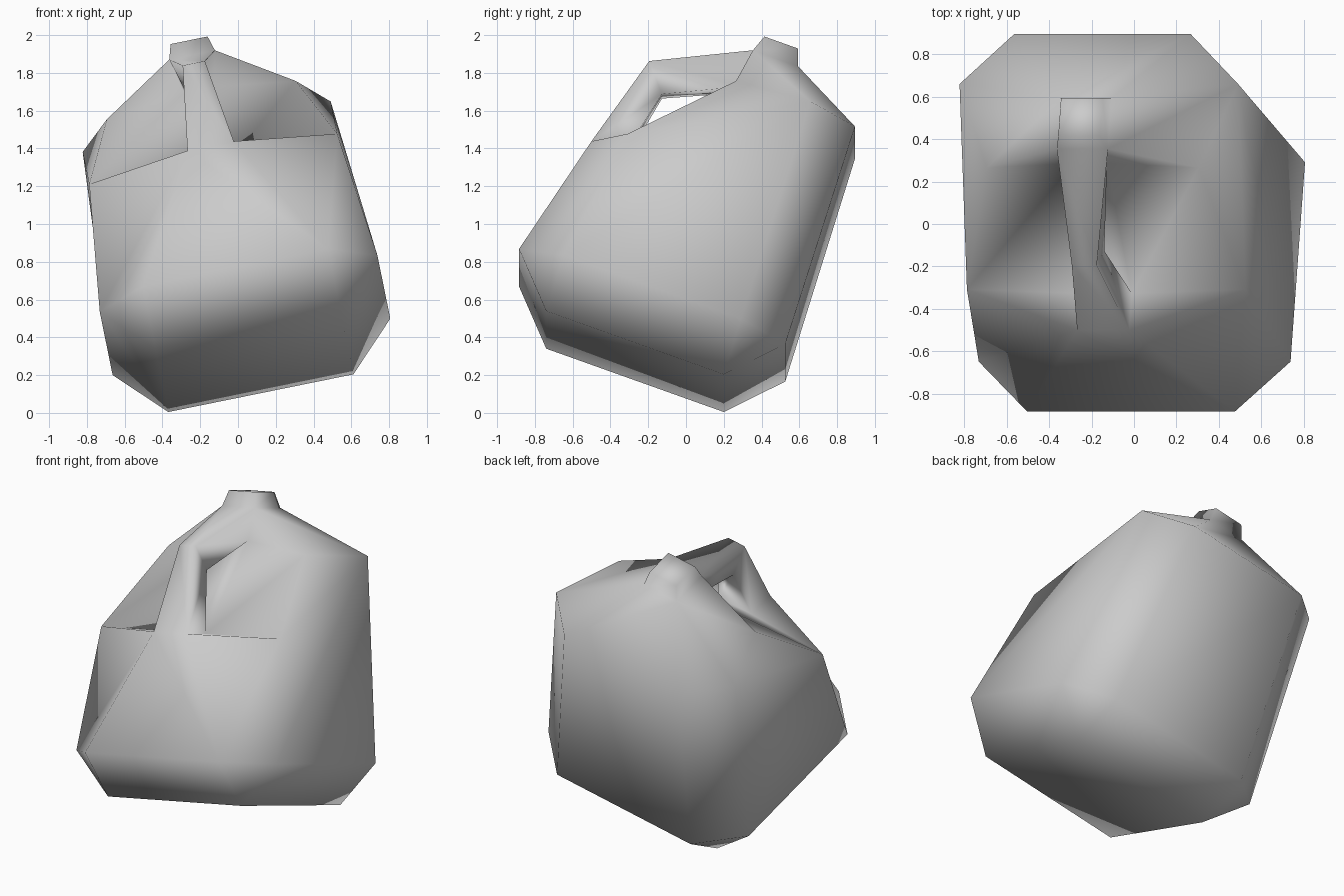
import bpy, bmesh
from math import radians
from mathutils import Matrix

cube = bpy.data.objects.get("Cube")
if cube:
    bpy.data.objects.remove(cube)

# One flat colour
plastic = bpy.data.materials.new("light_grey_plastic")
plastic.use_nodes = True
grey = (0.6, 0.6, 0.6, 1)
plastic.diffuse_color = grey
plastic.node_tree.nodes["Principled BSDF"].inputs["Base Color"].default_value = grey

bm = bmesh.new()


def pair(x, y, z):
    """A point on the left and its mirror image on the right."""
    return bm.verts.new((x, y, z)), bm.verts.new((-x, y, z))


def both(*pairs):
    """The same face on both sides."""
    bm.faces.new([p[0] for p in pairs])
    bm.faces.new([p[1] for p in reversed(pairs)])


def bridge(*pairs):
    """A strip of faces running across the middle, from pair to pair."""
    for a, b in zip(pairs, pairs[1:]):
        bm.faces.new((a[0], b[0], b[1], a[1]))


# Base and lower chamfer
base_front = pair(.5, -.5, 0)
base_back = pair(.5, .5, 0)
side_front = pair(.75, -.5, .266)
side_back = pair(.75, .5, .266)
low_front = pair(.5, -.75, .266)
low_back = pair(.5, .75, .266)
both(base_front, base_back, side_back, side_front)
both(base_front, side_front, low_front)
both(base_back, low_back, side_back)
bridge(low_front, base_front, base_back, low_back)

# Walls, up to the rim in front and the shoulder behind
foot_out = pair(.125, -.615, 1.015)
rim = pair(.67, -.41, 1.015)
top_side = pair(.67, .44, 1.51)
top_back = pair(.425, .69, 1.51)
both(low_front, side_front, rim, foot_out)
both(side_front, side_back, top_side, rim)
both(side_back, low_back, top_back, top_side)
bridge(low_front, foot_out)
bridge(low_back, top_back)

# Neck and cap
neck_front = pair(.123, .02, 1.77)
neck_back = pair(.123, .275, 1.77)
cap_front = pair(.1, .05, 1.865)
cap_back = pair(.1, .24, 1.865)
both(neck_front, neck_back, cap_back, cap_front)
bridge(neck_back, cap_back, cap_front, neck_front)

# Shoulder
shoulder = pair(.51, .02, 1.51)
both(rim, top_side, shoulder)
both(neck_front, shoulder, top_side, neck_back)
both(top_side, top_back, neck_back)
bridge(top_back, neck_back)

# Hollow behind the handle
foot_in = pair(.125, -.43, 1.015)
under = pair(.08, .02, 1.57)
both(foot_out, rim, foot_in)
both(foot_in, rim, shoulder, under)
both(under, shoulder, neck_front)
bridge(foot_in, under)

# Handle
elbow_out = pair(.06, -.48, 1.54)
elbow_in = pair(.06, -.356, 1.395)
both(foot_out, foot_in, elbow_in, elbow_out)
both(elbow_out, elbow_in, under, neck_front)
bridge(foot_out, elbow_out, neck_front)
bridge(foot_in, elbow_in, under)

bmesh.ops.recalc_face_normals(bm, faces=bm.faces)
for face in bm.faces:
    face.smooth = True

mesh = bpy.data.meshes.new("jug")
bm.to_mesh(mesh)
bm.free()
mesh.materials.append(plastic)
jug = bpy.data.objects.new("jug", mesh)
bpy.context.collection.objects.link(jug)

# Tip the jug backwards and sideways
jug.matrix_world = (Matrix.Translation((.087, -.27, .272))
                    @ Matrix.Rotation(radians(-11.5), 4, 'Y')
                    @ Matrix.Rotation(radians(-20), 4, 'X'))
